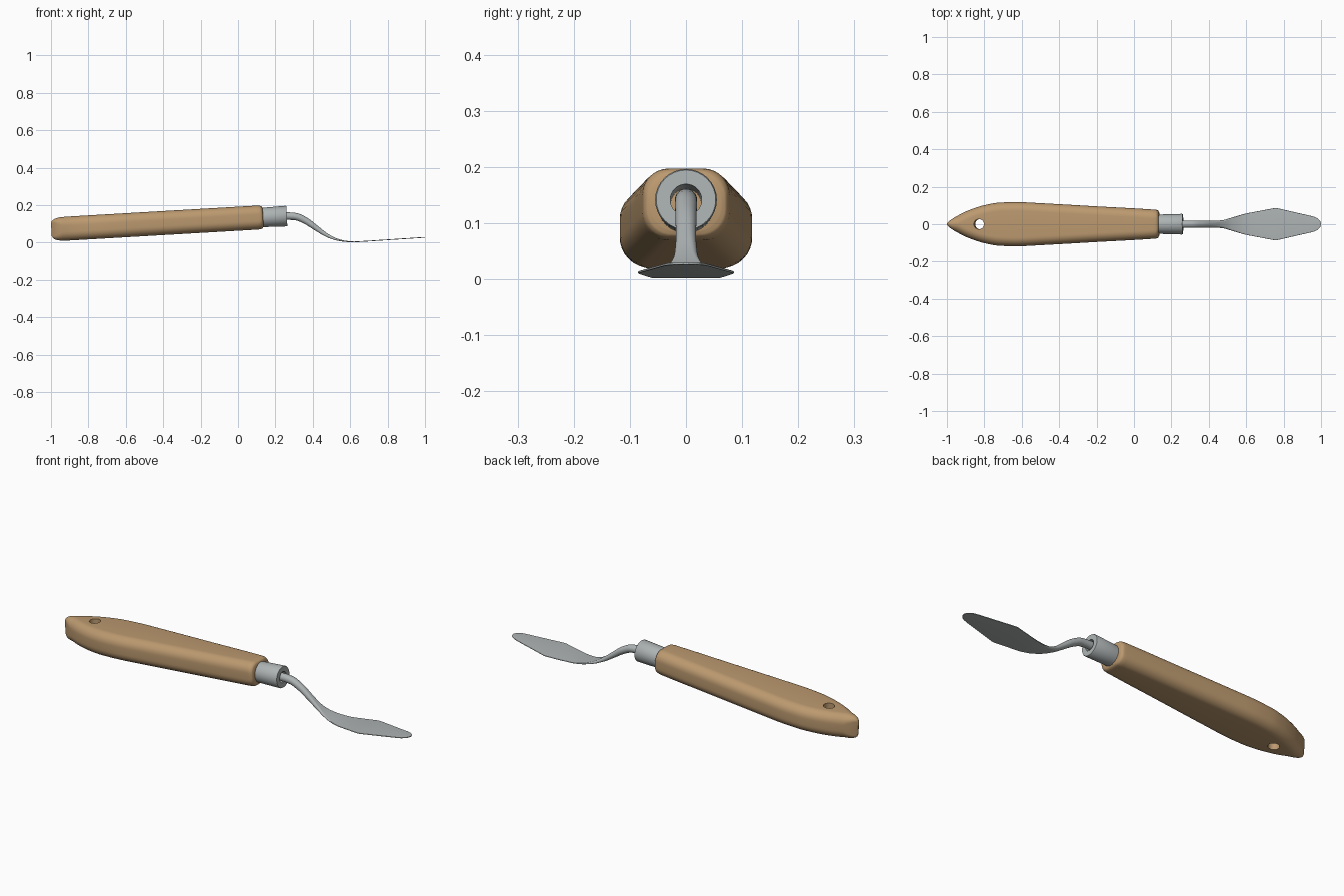
import bpy, bmesh, math
from mathutils import Vector

if "Cube" in bpy.data.objects:
    bpy.data.objects.remove(bpy.data.objects["Cube"])

TILT = 0.058  # slope of handle and ferrule


def material(name, rgb):
    m = bpy.data.materials.new(name)
    m.diffuse_color = (*rgb, 1)
    m.use_nodes = True
    m.node_tree.nodes["Principled BSDF"].inputs["Base Color"].default_value = m.diffuse_color
    return m


def smooth(stations, n=5):
    """Monotone cubic interpolation of stations along x."""
    def slope(i, k):
        if i == 0 or i == len(stations) - 1:
            a, b = (0, 1) if i == 0 else (-2, -1)
            return (stations[b][k] - stations[a][k]) / (stations[b][0] - stations[a][0])
        p, q, r = stations[i - 1:i + 2]
        d, e = (q[k] - p[k]) / (q[0] - p[0]), (r[k] - q[k]) / (r[0] - q[0])
        return 2 * d * e / (d + e) if d * e > 0 else 0
    out = []
    for i in range(len(stations) - 1):
        p, q = stations[i], stations[i + 1]
        dx = q[0] - p[0]
        for j in range(n):
            t = j / n
            row = [p[0] + dx * t]
            for k in range(1, len(p)):
                row.append((2*t**3 - 3*t*t + 1) * p[k] + (t**3 - 2*t*t + t) * dx * slope(i, k)
                           + (3*t*t - 2*t**3) * q[k] + (t**3 - t*t) * dx * slope(i + 1, k))
            out.append(tuple(row))
    return out + [stations[-1]]


def loft(name, stations, mat, radius=1.0, tilt=None, caps=True, seg=8):
    """Skin rounded-rectangle sections given as (x, z, half width, half height)."""
    bm = bmesh.new()
    rings = []
    for i, (x, z, w, h) in enumerate(stations):
        a, b = stations[max(i - 1, 0)], stations[min(i + 1, len(stations) - 1)]
        ang = math.atan2(b[1] - a[1], b[0] - a[0]) if tilt is None else tilt
        up = Vector((-math.sin(ang), 0, math.cos(ang)))
        r = min(radius, w, h)
        ring = []
        for c, (sy, sz) in enumerate(((1, 1), (-1, 1), (-1, -1), (1, -1))):
            for j in range(seg + 1):
                t = math.pi / 2 * (c + j / seg)
                y = sy * (w - r) + r * math.cos(t)
                v = sz * (h - r) + r * math.sin(t)
                ring.append(bm.verts.new(Vector((x, y, z)) + up * v))
        rings.append(ring)
    for p, q in zip(rings, rings[1:]):
        for j in range(len(p)):
            k = (j + 1) % len(p)
            bm.faces.new((p[j], q[j], q[k], p[k]))
    if caps:
        bm.faces.new(rings[0])
        bm.faces.new(rings[-1][::-1])
    bmesh.ops.remove_doubles(bm, verts=bm.verts, dist=1e-5)
    bmesh.ops.recalc_face_normals(bm, faces=bm.faces)
    me = bpy.data.meshes.new(name)
    bm.to_mesh(me)
    bm.free()
    ob = bpy.data.objects.new(name, me)
    bpy.context.collection.objects.link(ob)
    if mat:
        me.materials.append(mat)
    return ob


def shade(ob):
    bpy.ops.object.select_all(action='DESELECT')
    ob.select_set(True)
    bpy.context.view_layer.objects.active = ob
    bpy.ops.object.shade_smooth_by_angle(angle=math.radians(40))


def axis_z(x):
    return 0.133 + (x - 0.1) * TILT


wood = material("wood", (0.50, 0.32, 0.16))
steel = material("steel", (0.42, 0.45, 0.45))

# Wooden handle: pointed butt, wide belly, slim neck
outline = [(-0.998, .004, .034), (-0.99, .012, .048), (-0.97, .028, .058), (-0.94, .046, .063),
           (-0.88, .075, .064), (-0.8, .101, .064), (-0.72, .115, .064), (-0.63, .118, .064),
           (-0.5, .112, .064), (-0.2, .095, .064), (0.1, .078, .064), (0.12, .076, .062),
           (0.13, .071, .057), (0.134, .063, .049)]
handle = loft("handle", smooth([(x, axis_z(x), w, h) for x, w, h in outline], 4),
              wood, radius=0.047, tilt=TILT)

# Hanging hole
bpy.ops.mesh.primitive_cylinder_add(vertices=32, radius=0.027, depth=0.4,
                                    location=(-0.825, 0, axis_z(-0.825)), rotation=(0, -TILT, 0))
cutter = bpy.context.object
cutter.name = "hole_cutter"
cutter.data.materials.append(wood)
cutter.hide_render = True
mod = handle.modifiers.new("hole", 'BOOLEAN')
mod.operation, mod.object, mod.solver = 'DIFFERENCE', cutter, 'EXACT'
bpy.context.view_layer.objects.active = handle
bpy.ops.object.modifier_apply(modifier=mod.name)
bpy.data.objects.remove(cutter)
shade(handle)

# Metal ferrule: open tube, wood visible inside the bore
tube = [(0.11, .051), (0.15, .052), (0.257, .055), (0.261, .053), (0.261, .028), (0.12, .027)]
shade(loft("ferrule", [(x, axis_z(x) - .001, r, r) for x, r in tube], steel,
           tilt=TILT, caps=False))

# Bent shank flowing into the flat blade
shank = smooth([(0.12, .134, .02, .02), (0.27, .141, .02, .02), (0.31, .138, .02, .0195),
                (0.36, .117, .019, .018), (0.42, .076, .018, .014), (0.47, .042, .021, .010),
                (0.52, .019, .034, .006), (0.58, .006, .052, .003), (0.62, .0035, .061, .002)])
blade = [(0.7, .008, .076, .002), (0.75, .0115, .0855, .002), (0.765, .0125, .0855, .002),
         (0.85, .018, .066, .002), (0.95, .0245, .043, .002), (0.97, .026, .037, .002),
         (0.985, .027, .028, .002), (0.995, .0275, .017, .002), (1.0, .028, .005, .0018)]
shade(loft("shank_and_blade", shank + blade, steel))
